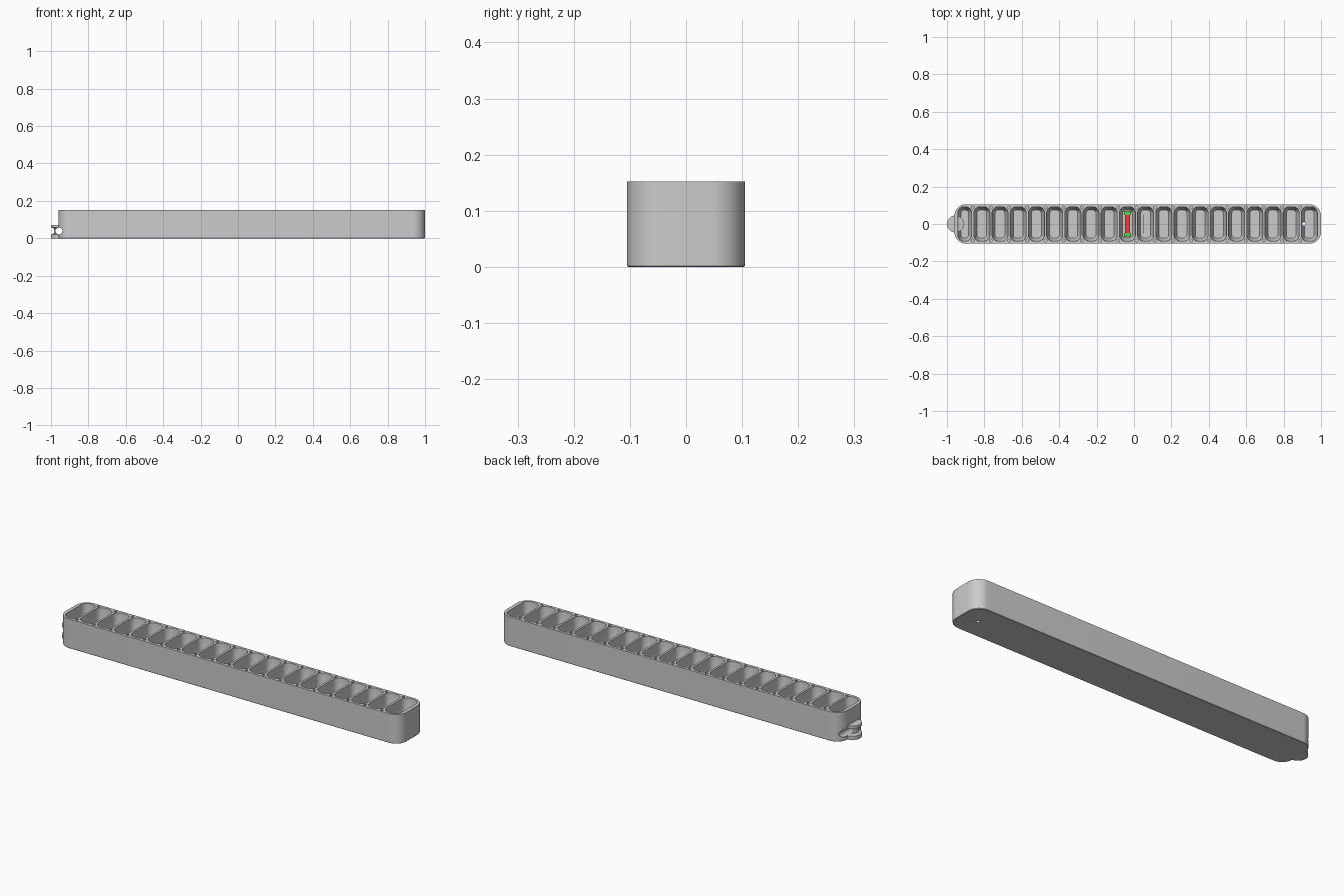
import bpy, bmesh, math
from mathutils import Matrix

if "Cube" in bpy.data.objects:
    bpy.data.objects.remove(bpy.data.objects["Cube"])

PITCH, FIRST, COUNT = 0.0973, -0.911, 20
TOP = 0.152


def rounded_rect(cx, cy, hx, hy, r, n=8):
    pts = []
    for k, (sx, sy) in enumerate([(1, 1), (-1, 1), (-1, -1), (1, -1)]):
        for i in range(n + 1):
            a = math.pi / 2 * (k + i / n)
            pts.append((cx + sx * (hx - r) + r * math.cos(a),
                        cy + sy * (hy - r) + r * math.sin(a)))
    return pts


def loft(bm, rings):
    """Closed solid through rings of (points, z), bottom to top."""
    loops = [[bm.verts.new((x, y, z)) for x, y in pts] for pts, z in rings]
    for a, b in zip(loops, loops[1:]):
        for i in range(len(a)):
            j = (i + 1) % len(a)
            bm.faces.new((a[i], a[j], b[j], b[i]))
    bm.faces.new(loops[0][::-1])
    bm.faces.new(loops[-1])


def cylinder(bm, x, y, z0, z1, r, n=16):
    bmesh.ops.create_cone(bm, cap_ends=True, segments=n, radius1=r, radius2=r,
                          depth=z1 - z0, matrix=Matrix.Translation((x, y, (z0 + z1) / 2)))


def make(name, bm, color=None):
    bmesh.ops.recalc_face_normals(bm, faces=bm.faces)
    me = bpy.data.meshes.new(name)
    bm.to_mesh(me)
    bm.free()
    ob = bpy.data.objects.new(name, me)
    bpy.context.collection.objects.link(ob)
    if color:
        mat = bpy.data.materials.new(name + "_color")
        mat.diffuse_color = color
        mat.use_nodes = True
        mat.node_tree.nodes["Principled BSDF"].inputs["Base Color"].default_value = mat.diffuse_color
        me.materials.append(mat)
    return ob


def box(name, x, y, z0, hx, hy, h, color=None):
    bm = bmesh.new()
    bmesh.ops.create_cube(bm, size=1, matrix=Matrix.Translation((x, y, z0 + h / 2))
                          @ Matrix.Diagonal((2 * hx, 2 * hy, h, 1)))
    return make(name, bm, color)


def cut(ob, cutter):
    cutter.hide_render = True
    cutter.hide_set(True)
    m = ob.modifiers.new("cut", 'BOOLEAN')
    m.operation, m.solver, m.object = 'DIFFERENCE', 'EXACT', cutter


# Long tray body with rounded ends
bm = bmesh.new()
outline = lambda d: rounded_rect(0.02, 0, 0.98 - d, 0.105 - d, 0.062 - d, 12)
loft(bm, [(outline(0.002), 0), (outline(0), 0.002), (outline(0), TOP)])
tray = make("tray_body", bm)

# Row of tapered pockets
bm = bmesh.new()
centres = [FIRST + PITCH * i for i in range(COUNT)]
for i, x in enumerate(centres):
    hx = 0.044
    if i == 0:
        x, hx = x + 0.006, 0.038
    ring = lambda d: rounded_rect(x, 0, hx - d, 0.093 - d, 0.035 - d)
    loft(bm, [(ring(0.018), 0.018), (ring(0.007), 0.04), (ring(0), TOP + 0.02)])
cut(tray, make("pocket_cutter", bm))

# Rim pits between pockets and dimples in the pocket floors
bm = bmesh.new()
for a, b in zip(centres, centres[1:]):
    for s in (-1, 1):
        cylinder(bm, (a + b) / 2, s * 0.088, 0.125, TOP + 0.02, 0.008, 6)
for x in centres[10:]:
    cylinder(bm, x, 0, 0.01, 0.03, 0.011)
cylinder(bm, 0.908, 0, -0.02, 0.07, 0.009)
cylinder(bm, 0.92, 0.05, 0.01, 0.06, 0.009)
cut(tray, make("small_hole_cutter", bm))

# Cross hole behind the end lug
bm = bmesh.new()
bmesh.ops.create_cone(bm, cap_ends=True, segments=24, radius1=0.018, radius2=0.018, depth=0.4,
                      matrix=Matrix.Translation((-0.957, 0, 0.039)) @ Matrix.Rotation(math.pi / 2, 4, 'X'))
cross = make("cross_hole_cutter", bm)
cut(tray, cross)

# End lug: two round plates around a narrower neck
bm = bmesh.new()
prof = [(0.045, 0), (0.045, 0.02), (0.03, 0.026), (0.03, 0.053), (0.045, 0.058), (0.045, 0.072)]
loft(bm, [([(-0.955 + r * math.cos(i * math.pi / 16), r * math.sin(i * math.pi / 16))
            for i in range(32)], z) for r, z in prof])
lug = make("end_lug", bm)
cut(lug, cross)

# Apply cuts, remove helpers, smooth the curved walls
for ob in (tray, lug):
    bpy.ops.object.select_all(action='DESELECT')
    ob.select_set(True)
    bpy.context.view_layer.objects.active = ob
    for m in list(ob.modifiers):
        bpy.ops.object.modifier_apply(modifier=m.name)
    bpy.ops.object.shade_smooth_by_angle(angle=math.radians(25))
for ob in [o for o in bpy.data.objects if o.name.endswith("cutter")]:
    bpy.data.objects.remove(ob)

# Coloured insert in a middle pocket
box("red_insert", centres[9], 0, 0.015, 0.014, 0.048, 0.015, (0.8, 0.05, 0.05, 1))
for s, side in ((-1, "front"), (1, "back")):
    box("green_insert_" + side, centres[9], s * 0.059, 0.015, 0.018, 0.01, 0.015, (0.15, 0.6, 0.1, 1))

# Thin divider in the next pocket
box("thin_divider", 0.05, 0, 0.012, 0.002, 0.05, 0.06)
